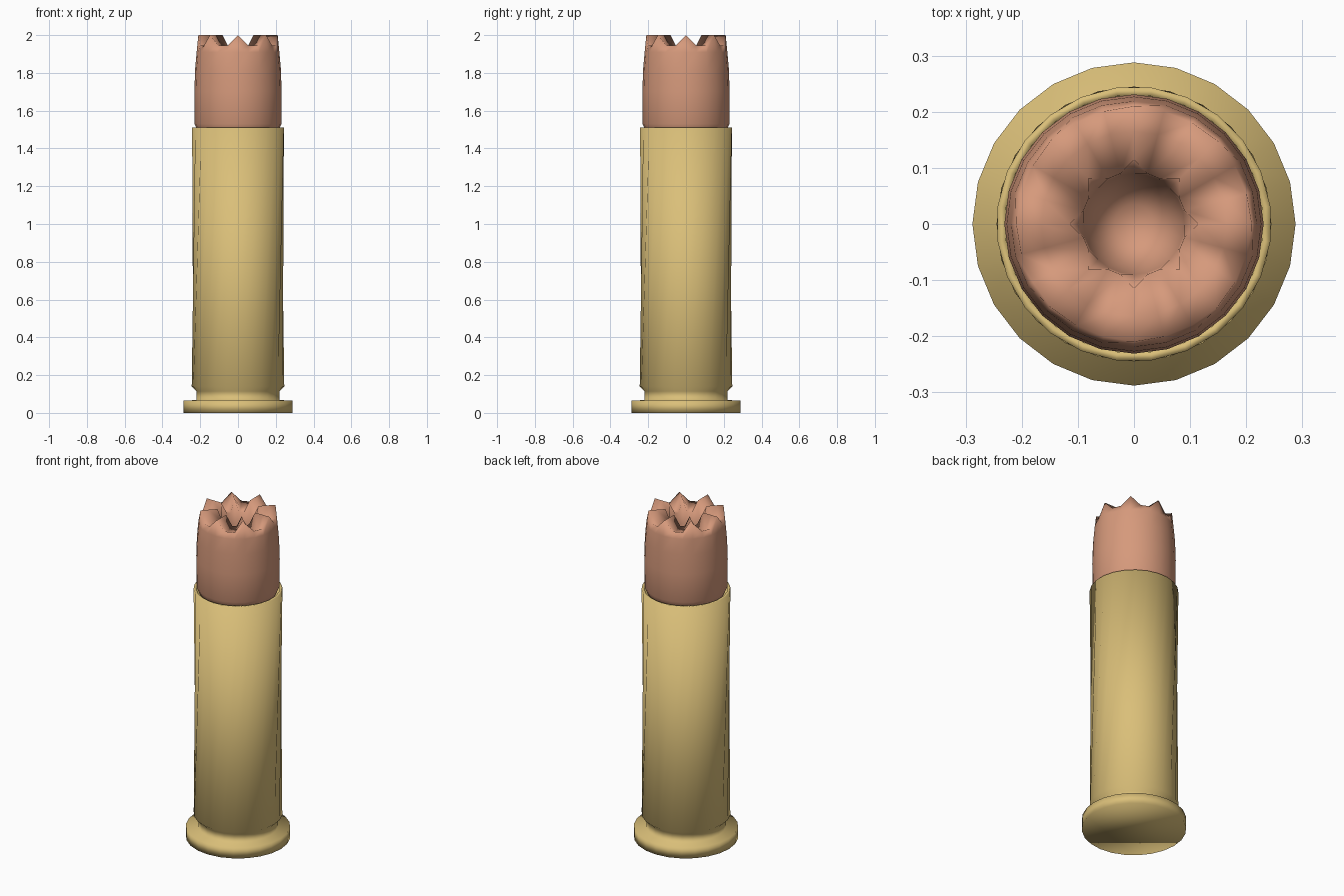
import bpy, bmesh
from math import sin, cos, radians

cube = bpy.data.objects.get("Cube")
if cube:
    bpy.data.objects.remove(cube, do_unlink=True)

SIDES = 24
STEP = 360 / SIDES


def material(name, color):
    mat = bpy.data.materials.new(name)
    mat.use_nodes = True
    mat.diffuse_color = color
    bsdf = next(n for n in mat.node_tree.nodes if n.type == 'BSDF_PRINCIPLED')
    bsdf.inputs["Base Color"].default_value = color
    bsdf.inputs["Roughness"].default_value = 0.5
    return mat


def add_ring(bm, points, twist=0):
    """One ring of vertices from a list of (radius, height)."""
    ring = []
    for i, (r, z) in enumerate(points):
        a = radians(i * STEP + twist)
        ring.append(bm.verts.new((r * cos(a), r * sin(a), z)))
    return ring


def bridge(bm, low, high, split=False):
    for i in range(SIDES):
        j = (i + 1) % SIDES
        a, b, c, d = low[i], low[j], high[j], high[i]
        if split:
            bm.faces.new((a, b, c))
            bm.faces.new((a, c, d))
        else:
            bm.faces.new((a, b, c, d))


def finish(bm, name, mat):
    bmesh.ops.recalc_face_normals(bm, faces=bm.faces)
    for f in bm.faces:
        f.smooth = True
    mesh = bpy.data.meshes.new(name)
    bm.to_mesh(mesh)
    bm.free()
    mesh.materials.append(mat)
    obj = bpy.data.objects.new(name, mesh)
    bpy.context.collection.objects.link(obj)


def circle(r, z):
    return [(r, z)] * SIDES


def crown(tip, valley):
    """Ring with a raised tip at every third vertex."""
    return [tip if i % 3 == 0 else valley for i in range(SIDES)]


brass = material("brass", (0.70, 0.52, 0.19, 1))
copper = material("copper", (0.67, 0.32, 0.20, 1))

# Case: rimmed base, groove, slightly twisted body, thin open lip
bm = bmesh.new()
TWIST = 22.5
profile = [(0.288, 0, 0), (0.288, 0.065, 0), (0.22, 0.068, 0), (0.22, 0.115, 0),
           (0.245, 0.14, 0), (0.245, 1.51, TWIST), (0.23, 1.51, TWIST),
           (0.22, 1.42, TWIST)]
rings = [add_ring(bm, circle(r, z), t) for r, z, t in profile]
for low, high in zip(rings, rings[1:]):
    bridge(bm, low, high, split=True)
bm.faces.new(rings[0])
bm.faces.new(rings[-1])
finish(bm, "case", brass)

# Tip: tapered jacket, crown of eight radial ridges, bowl-shaped cavity
bm = bmesh.new()
layers = [circle(r, z) for r, z in
          [(0.20, 1.46), (0.23, 1.53), (0.231, 1.7), (0.227, 1.82), (0.219, 1.91)]]
layers += [
    crown((0.21, 2.0), (0.208, 1.945)),
    crown((0.165, 2.0), (0.165, 1.925)),
    crown((0.115, 2.0), (0.093, 1.93)),
]
layers += [circle(r, z) for r, z in [(0.09, 1.86), (0.07, 1.79), (0.035, 1.75)]]
rings = [add_ring(bm, layer) for layer in layers]
for low, high in zip(rings, rings[1:]):
    bridge(bm, low, high, split=True)
bm.faces.new(rings[0])
bm.faces.new(rings[-1])
finish(bm, "hollow_tip", copper)
